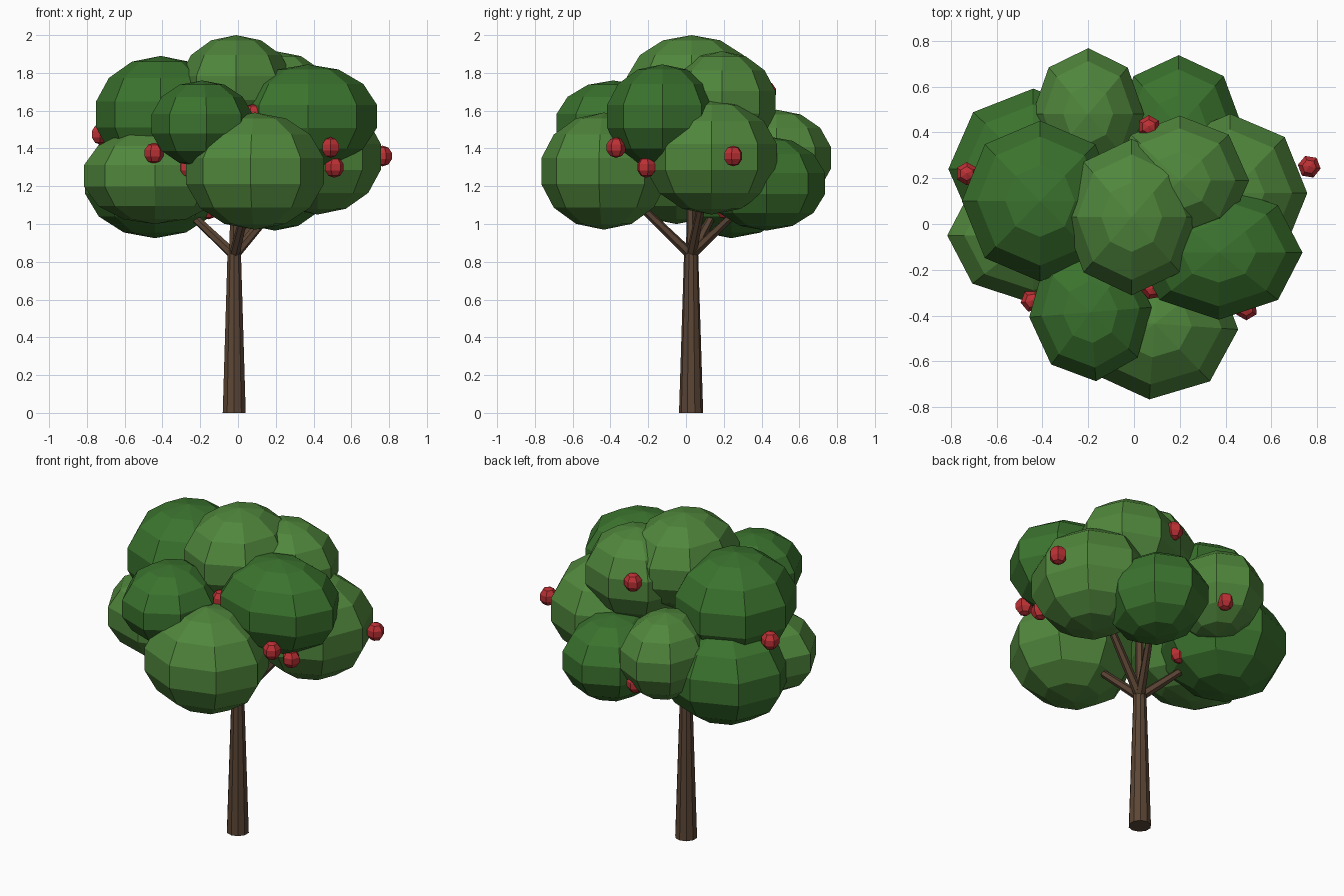
import bpy
from mathutils import Vector

if "Cube" in bpy.data.objects:
    bpy.data.objects.remove(bpy.data.objects["Cube"])


def material(name, rgb):
    m = bpy.data.materials.new(name)
    m.diffuse_color = (*rgb, 1)
    m.use_nodes = True
    m.node_tree.nodes["Principled BSDF"].inputs["Base Color"].default_value = m.diffuse_color
    return m


LIGHT = material("leaf_light", (0.08, 0.24, 0.045))
DARK = material("leaf_dark", (0.043, 0.17, 0.027))
BARK = material("bark", (0.105, 0.06, 0.035))
RED = material("fruit_red", (0.5, 0.03, 0.035))


def ball(name, loc, radii, mat, segs, rings, turn=0.0):
    bpy.ops.mesh.primitive_uv_sphere_add(segments=segs, ring_count=rings, radius=1,
                                         location=loc, rotation=(0, 0, turn))
    o = bpy.context.object
    o.name = name
    o.scale = radii
    o.data.materials.append(mat)


def limb(name, a, b, r1, r2, sides):
    a, b = Vector(a), Vector(b)
    bpy.ops.mesh.primitive_cone_add(vertices=sides, radius1=r1, radius2=r2,
                                    depth=(b - a).length, location=(a + b) / 2)
    o = bpy.context.object
    o.name = name
    o.rotation_euler = (b - a).to_track_quat('Z', 'Y').to_euler()
    o.data.materials.append(BARK)


# Leaf clumps: centre, radii, material, turn
clumps = {
    "top": ((-0.01, 0.03, 1.72), (0.305, 0.35, 0.28), LIGHT, 0),
    "upper_left": ((-0.41, 0.10, 1.58), (0.35, 0.36, 0.31), DARK, 0),
    "upper_right": ((0.37, -0.125, 1.57), (0.375, 0.30, 0.275), DARK, 0),
    "upper_back": ((0.20, 0.19, 1.645), (0.31, 0.29, 0.27), LIGHT, 0),
    "front_low": ((0.09, -0.435, 1.28), (0.375, 0.34, 0.31), LIGHT, -0.07),
    "front_small": ((-0.19, -0.385, 1.53), (0.275, 0.31, 0.23), DARK, 0.08),
    "left_front": ((-0.44, -0.05, 1.255), (0.385, 0.305, 0.255), LIGHT, 0),
    "left_back": ((-0.44, 0.24, 1.23), (0.38, 0.36, 0.305), DARK, 0),
    "right_low": ((0.42, 0.135, 1.355), (0.345, 0.355, 0.305), LIGHT, 0),
    "back_small": ((-0.20, 0.48, 1.35), (0.25, 0.295, 0.255), LIGHT, 0),
    "back_right": ((0.195, 0.425, 1.215), (0.285, 0.32, 0.25), DARK, 0),
}
for name, (loc, radii, mat, turn) in clumps.items():
    ball("leaf_clump_" + name, loc, radii, mat, 8, 7, turn)

# Trunk and branches fanning into the clumps
limb("trunk", (-0.02, 0.027, 0), (-0.02, 0.027, 0.86), 0.064, 0.037, 10)
for name in ("top", "front_low", "left_back", "right_low", "back_right"):
    limb("branch_" + name, (-0.02, 0.027, 0.835), clumps[name][0], 0.028, 0.016, 6)

# Fruit
fruit = [(-0.73, 0.22, 1.475), (-0.445, -0.335, 1.375), (-0.27, -0.27, 1.30),
         (0.49, -0.37, 1.405), (0.51, -0.21, 1.30), (0.765, 0.25, 1.36),
         (0.065, 0.425, 1.70), (0.08, -0.28, 1.58), (-0.155, 0.21, 1.08),
         (-0.115, 0.655, 1.21)]
for i, p in enumerate(fruit):
    ball(f"fruit_{i + 1}", p, (0.053, 0.053, 0.055), RED, 6, 5, i * 0.7)
